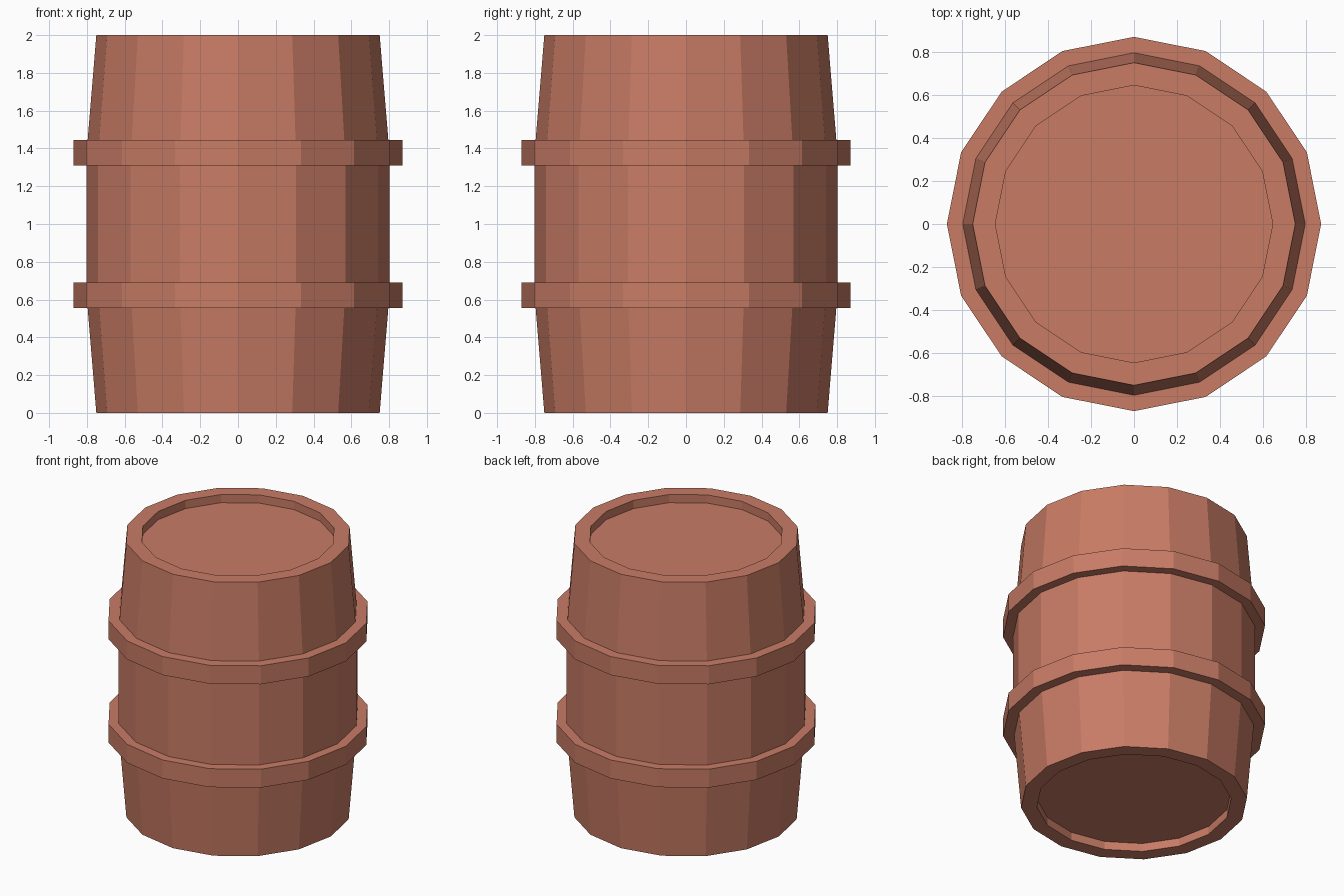
import bpy, bmesh
from math import cos, sin, tau

if "Cube" in bpy.data.objects:
    bpy.data.objects.remove(bpy.data.objects["Cube"])

SIDES = 16
mat = bpy.data.materials.new("barrel_wood")
mat.diffuse_color = (0.58, 0.20, 0.13, 1)
mat.use_nodes = True
mat.node_tree.nodes["Principled BSDF"].inputs["Base Color"].default_value = mat.diffuse_color


def lathe(name, profile, closed=False):
    """Revolve (radius, z) points round z; open profiles get flat end caps."""
    bm = bmesh.new()
    rings = [[bm.verts.new((r * cos(tau * i / SIDES), r * sin(tau * i / SIDES), z))
              for i in range(SIDES)] for r, z in profile]
    pairs = list(zip(rings, rings[1:]))
    if closed:
        pairs.append((rings[-1], rings[0]))
    else:
        bm.faces.new(rings[0])
        bm.faces.new(rings[-1])
    for a, b in pairs:
        for i in range(SIDES):
            j = (i + 1) % SIDES
            bm.faces.new((a[i], a[j], b[j], b[i]))
    bmesh.ops.recalc_face_normals(bm, faces=bm.faces)
    mesh = bpy.data.meshes.new(name)
    bm.to_mesh(mesh)
    bm.free()
    mesh.materials.append(mat)
    obj = bpy.data.objects.new(name, mesh)
    bpy.context.collection.objects.link(obj)
    return obj


# Staved body with a recessed head at both ends
lower = [(0.645, 0.06), (0.645, 0.0), (0.75, 0.0), (0.803, 0.64)]
upper = [(r, 2 - z) for r, z in reversed(lower)]
lathe("barrel_body", lower + upper)

# Two hoops, mirrored about mid-height
for name, z in (("lower_hoop", 0.555), ("upper_hoop", 1.31)):
    lathe(name, [(0.78, z), (0.87, z), (0.87, z + 0.135), (0.78, z + 0.135)], closed=True)
